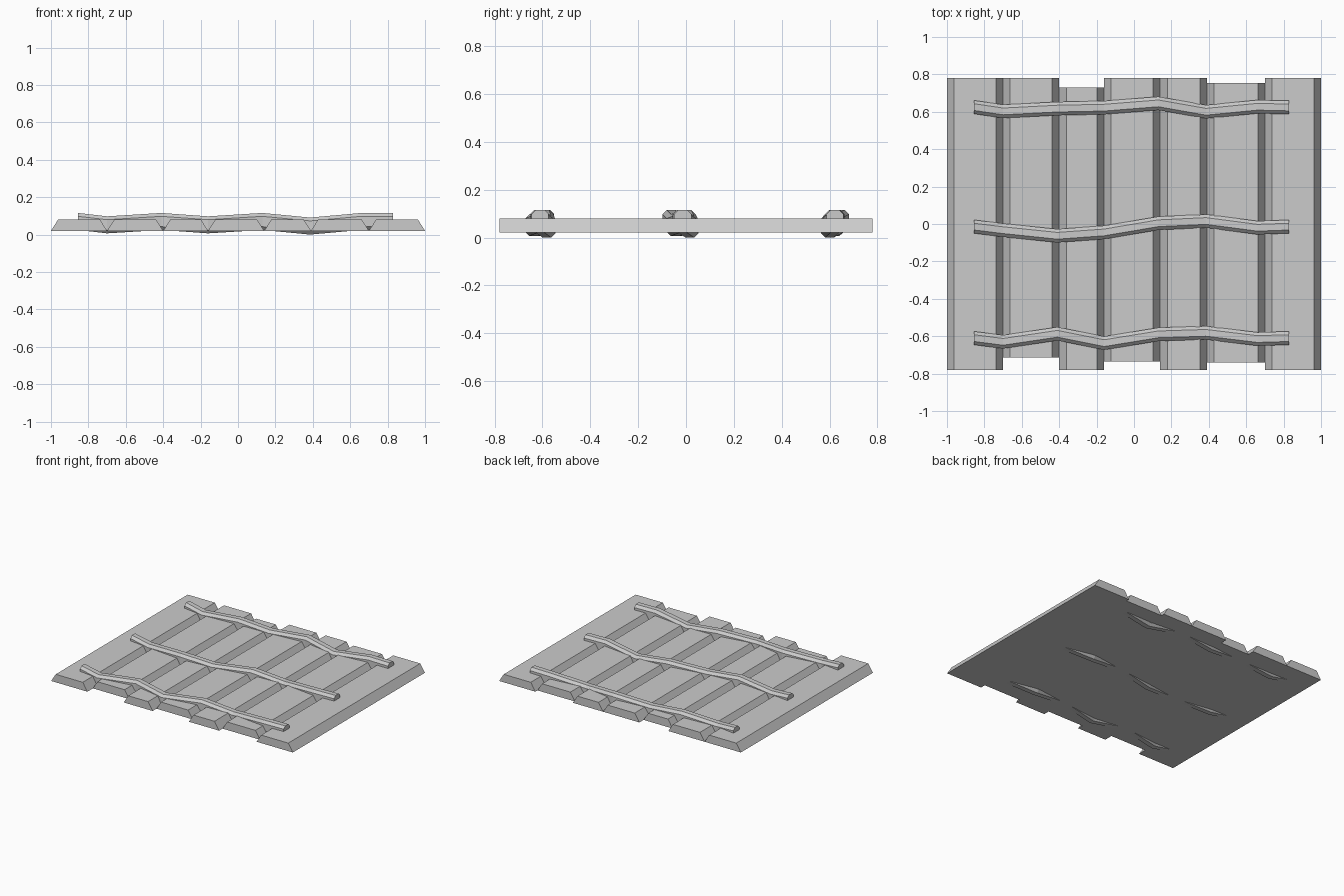
import bpy
import bmesh

cube = bpy.data.objects.get("Cube")
if cube:
    bpy.data.objects.remove(cube, do_unlink=True)

grey = bpy.data.materials.new("plain grey")
grey.use_nodes = True
colour = (0.6, 0.6, 0.6, 1)
grey.diffuse_color = colour
grey.node_tree.nodes["Principled BSDF"].inputs["Base Color"].default_value = colour


def loft(name, sections):
    """Skin matching cross-sections and cap both ends."""
    bm = bmesh.new()
    rings = [[bm.verts.new(p) for p in s] for s in sections]
    n = len(rings[0])
    for a, b in zip(rings, rings[1:]):
        for i in range(n):
            j = (i + 1) % n
            bm.faces.new((a[i], a[j], b[j], b[i]))
    bm.faces.new(rings[0])
    bm.faces.new(rings[-1])
    bmesh.ops.recalc_face_normals(bm, faces=bm.faces)
    mesh = bpy.data.meshes.new(name)
    bm.to_mesh(mesh)
    bm.free()
    mesh.materials.append(grey)
    obj = bpy.data.objects.new(name, mesh)
    bpy.context.collection.objects.link(obj)
    return obj


# Planks with sloped long edges and uneven ends: left x, right x, front y, back y
BASE, TOP, SLOPE = 0.02, 0.08, 0.038
planks = [
    (-1, -0.70, -0.78, 0.78),
    (-0.70, -0.40, -0.715, 0.78),
    (-0.40, -0.16, -0.78, 0.73),
    (-0.16, 0.14, -0.735, 0.78),
    (0.14, 0.39, -0.78, 0.78),
    (0.39, 0.70, -0.74, 0.755),
    (0.70, 1, -0.78, 0.78),
]
for i, (x0, x1, front, back) in enumerate(planks, 1):
    profile = [(x0, BASE), (x1, BASE), (x1 - SLOPE, TOP), (x0 + SLOPE, TOP)]
    loft(f"plank_{i}", [[(x, y, z) for x, z in profile] for y in (front, back)])

# Eight-sided ropes weaving across the planks, dipping at alternate gaps
W, H, C = 0.036, 0.0455, 0.018
octagon = [(-W, C - H), (C - W, -H), (W - C, -H), (W, C - H),
           (W, H - C), (W - C, H), (C - W, H), (-W, H - C)]
rope_x = [-0.855, -0.70, -0.41, -0.16, 0.13, 0.385, 0.66, 0.83]
rope_z = [0.07, 0.052, 0.07, 0.052, 0.07, 0.0455, 0.07, 0.07]
ropes = {
    "back_rope": [0.625, 0.602, 0.617, 0.622, 0.645, 0.6, 0.627, 0.623],
    "middle_rope": [-0.014, -0.033, -0.063, -0.045, 0.004, 0.016, -0.02, -0.014],
    "front_rope": [-0.61, -0.63, -0.587, -0.637, -0.59, -0.582, -0.615, -0.61],
}
for name, ys in ropes.items():
    loft(name, [[(x, y + dy, z + dz) for dy, dz in octagon]
                for x, y, z in zip(rope_x, ys, rope_z)])
